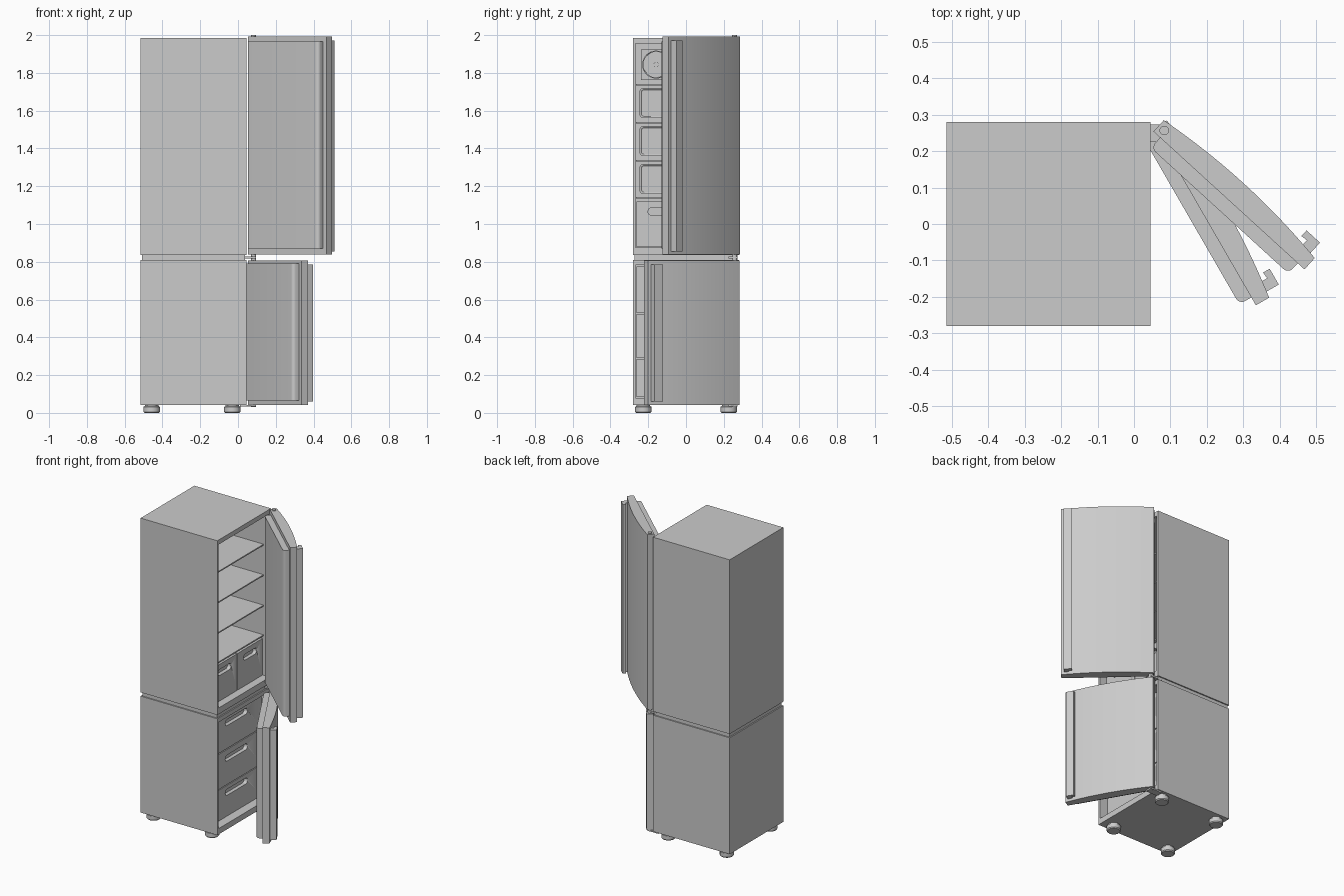
import bpy, bmesh, math
from mathutils import Matrix, Vector

if "Cube" in bpy.data.objects:
    bpy.data.objects.remove(bpy.data.objects["Cube"])


def finish(name, bm):
    bmesh.ops.recalc_face_normals(bm, faces=bm.faces)
    me = bpy.data.meshes.new(name)
    bm.to_mesh(me)
    bm.free()
    for p in me.polygons:
        p.use_smooth = True
    me.set_sharp_from_angle(angle=math.radians(30))
    ob = bpy.data.objects.new(name, me)
    bpy.context.collection.objects.link(ob)
    return ob


def prism(name, pts, lo, hi, axis='z'):
    """Extrude a closed 2D profile along z (pts = x,y) or along x (pts = y,z)."""
    bm = bmesh.new()
    vs = [bm.verts.new((a, b, lo) if axis == 'z' else (lo, a, b)) for a, b in pts]
    f = bm.faces.new(vs)
    top = bmesh.ops.extrude_face_region(bm, geom=[f])['geom']
    d = Vector((0, 0, hi - lo)) if axis == 'z' else Vector((hi - lo, 0, 0))
    bmesh.ops.translate(bm, vec=d, verts=[v for v in top if isinstance(v, bmesh.types.BMVert)])
    return finish(name, bm)


def rounded(a0, a1, b0, b1, r, n=6):
    pts = []
    for k, (ca, cb) in enumerate([(a1 - r, b1 - r), (a0 + r, b1 - r), (a0 + r, b0 + r), (a1 - r, b0 + r)]):
        for i in range(n + 1):
            t = math.pi / 2 * (k + i / n)
            pts.append((ca + r * math.cos(t), cb + r * math.sin(t)))
    return pts


def circle(a, b, r, n=32):
    return [(a + r * math.cos(2 * math.pi * i / n), b + r * math.sin(2 * math.pi * i / n)) for i in range(n)]


def box(name, x0, x1, y0, y1, z0, z1):
    return prism(name, [(x0, y0), (x1, y0), (x1, y1), (x0, y1)], z0, z1)


def cut(ob, cutter):
    m = ob.modifiers.new('recess', 'BOOLEAN')
    m.operation = 'DIFFERENCE'
    m.solver = 'EXACT'
    m.object = cutter
    cutter.hide_render = True
    bpy.context.view_layer.objects.active = ob
    bpy.ops.object.modifier_apply(modifier=m.name)
    bpy.data.objects.remove(cutter)


X0, X1, W = -0.515, 0.045, 0.28


# Cabinets: box with the +x face inset and pushed in
def cabinet(name, z0, z1, c0, c1):
    bm = bmesh.new()
    bmesh.ops.create_cube(bm, size=1, matrix=Matrix.Translation(((X0 + X1) / 2, 0, (z0 + z1) / 2))
                          @ Matrix.Diagonal((X1 - X0, 2 * W, z1 - z0, 1)))
    f = max(bm.faces, key=lambda q: q.calc_center_median().x)
    bmesh.ops.inset_individual(bm, faces=[f], thickness=0.01)
    mid = (z0 + z1) / 2
    for v in f.verts:
        v.co.y = math.copysign(0.267, v.co.y)
        v.co.z = c0 if v.co.z < mid else c1
    new = bmesh.ops.extrude_discrete_faces(bm, faces=[f])['faces'][0]
    for v in new.verts:
        v.co.x = -0.47
    finish(name, bm)


cabinet('upper_cabinet', 0.835, 1.985, 0.876, 1.955)
cabinet('lower_cabinet', 0.042, 0.81, 0.08, 0.782)
box('cabinet_joint', X0 + 0.008, X1 - 0.008, -W + 0.008, W - 0.008, 0.808, 0.837)

# Shelves and back wall panels
for i, z in enumerate((1.738, 1.537, 1.336, 1.14)):
    box(f'shelf_{i + 1}', -0.469, 0.0, -0.266, 0.266, z - 0.004, z + 0.004)
    if i < 3:
        p = prism(f'back_panel_{i + 1}', rounded(-0.246, 0.246, z - 0.178, z - 0.018, 0.02), -0.471, -0.46, 'x')
        cut(p, prism('cutter', rounded(-0.236, 0.236, z - 0.168, z - 0.028, 0.015), -0.465, -0.4, 'x'))

# Fans on the back wall
for side, s in (('left', -1), ('right', 1)):
    cy, cz = 0.158 * s, 1.844
    box(f'fan_plate_{side}', -0.471, -0.455, cy - 0.081, cy + 0.081, cz - 0.081, cz + 0.081)
    ring = prism(f'fan_ring_{side}', circle(cy, cz, 0.074), -0.456, -0.446, 'x')
    cut(ring, prism('cutter', circle(cy, cz, 0.068), -0.454, -0.43, 'x'))
    prism(f'fan_hub_{side}', circle(cy, cz, 0.014, 20), -0.456, -0.444, 'x')
    for k in range(4):
        a = k * math.pi / 2
        blade = [(cy + u * math.cos(a) - v * math.sin(a), cz + u * math.sin(a) + v * math.cos(a))
                 for u, v in rounded(0.010, 0.063, -0.009, 0.009, 0.0085, 4)]
        prism(f'fan_blade_{side}_{k + 1}', blade, -0.456, -0.447, 'x')


# Drawers with recessed grip slots
def drawer(name, x, y0, y1, z0, z1, slot_z, half):
    ob = box(name, -0.455, x, y0, y1, z0, z1)
    c = (y0 + y1) / 2
    cut(ob, prism('cutter', rounded(c - half, c + half, slot_z - 0.02, slot_z + 0.02, 0.0195), x - 0.025, x + 0.02, 'x'))


drawer('crisper_left', -0.005, -0.263, -0.003, 0.878, 1.12, 1.066, 0.068)
drawer('crisper_right', -0.005, 0.003, 0.263, 0.878, 1.12, 1.066, 0.068)
for i, (z0, z1, sz) in enumerate(((0.083, 0.286, 0.24), (0.291, 0.523, 0.466), (0.529, 0.776, 0.70))):
    drawer(f'freezer_drawer_{i + 1}', -0.012, -0.262, 0.262, z0, z1, sz, 0.116)

# Doors, built closed around the hinge pin, then swung open
HX, HY, L, T, BULGE = 0.083, 0.257, 0.562, 0.042, 0.02


def local(pts):
    return [(v - 0.022, 0.02 - u) for u, v in pts]


def door(name, z0, z1, l0, l1, h0, h1, angle):
    n = 20
    arc = [(L * i / n, T + BULGE * (1 - (2 * i / n - 1) ** 2)) for i in range(n + 1)]
    parts = [
        prism(f'{name}_door', local([(L, 0), (0, 0)] + arc), z0, z1),
        prism(f'{name}_door_liner', local(rounded(0.025, 0.537, -0.038, 0.02, 0.018)), l0, l1),
        prism(f'{name}_door_handle', local([(0.513, 0.04), (0.544, 0.038), (0.544, 0.083), (0.494, 0.083),
                                            (0.494, 0.062), (0.513, 0.064)]), h0, h1),
    ]
    for ob in parts:
        ob.location = (HX, HY, 0)
        ob.rotation_euler.z = math.radians(angle)


door('upper', 0.838, 1.993, 0.87, 1.966, 0.855, 1.972, 47.6)
door('lower', 0.043, 0.808, 0.065, 0.79, 0.06, 0.786, 30)

# Hinge brackets and pins
box('middle_hinge', 0.0, HX + 0.012, 0.226, 0.273, 0.817, 0.828)
box('bottom_hinge', 0.01, HX + 0.012, 0.226, 0.273, 0.033, 0.042)
for nm, z0, z1 in (('top', 1.98, 2.0), ('middle', 0.80, 0.845), ('bottom', 0.03, 0.06)):
    prism(f'{nm}_hinge_pin', circle(HX, HY, 0.013, 24), z0, z1)

# Feet
for i, (x, y) in enumerate([(x, y) for x in (-0.457, -0.03) for y in (-0.226, 0.226)]):
    bm = bmesh.new()
    prof = [(0.0, 0.0), (0.038, 0.0), (0.043, 0.006), (0.043, 0.032), (0.036, 0.036), (0.036, 0.044), (0.0, 0.044)]
    vs = [bm.verts.new((x + r, y, z)) for r, z in prof]
    es = [bm.edges.new(p) for p in zip(vs, vs[1:])]
    bmesh.ops.spin(bm, geom=vs + es, cent=(x, y, 0), axis=(0, 0, 1), angle=2 * math.pi, steps=32)
    bmesh.ops.remove_doubles(bm, verts=bm.verts, dist=0.0001)
    finish(f'foot_{i + 1}', bm)
